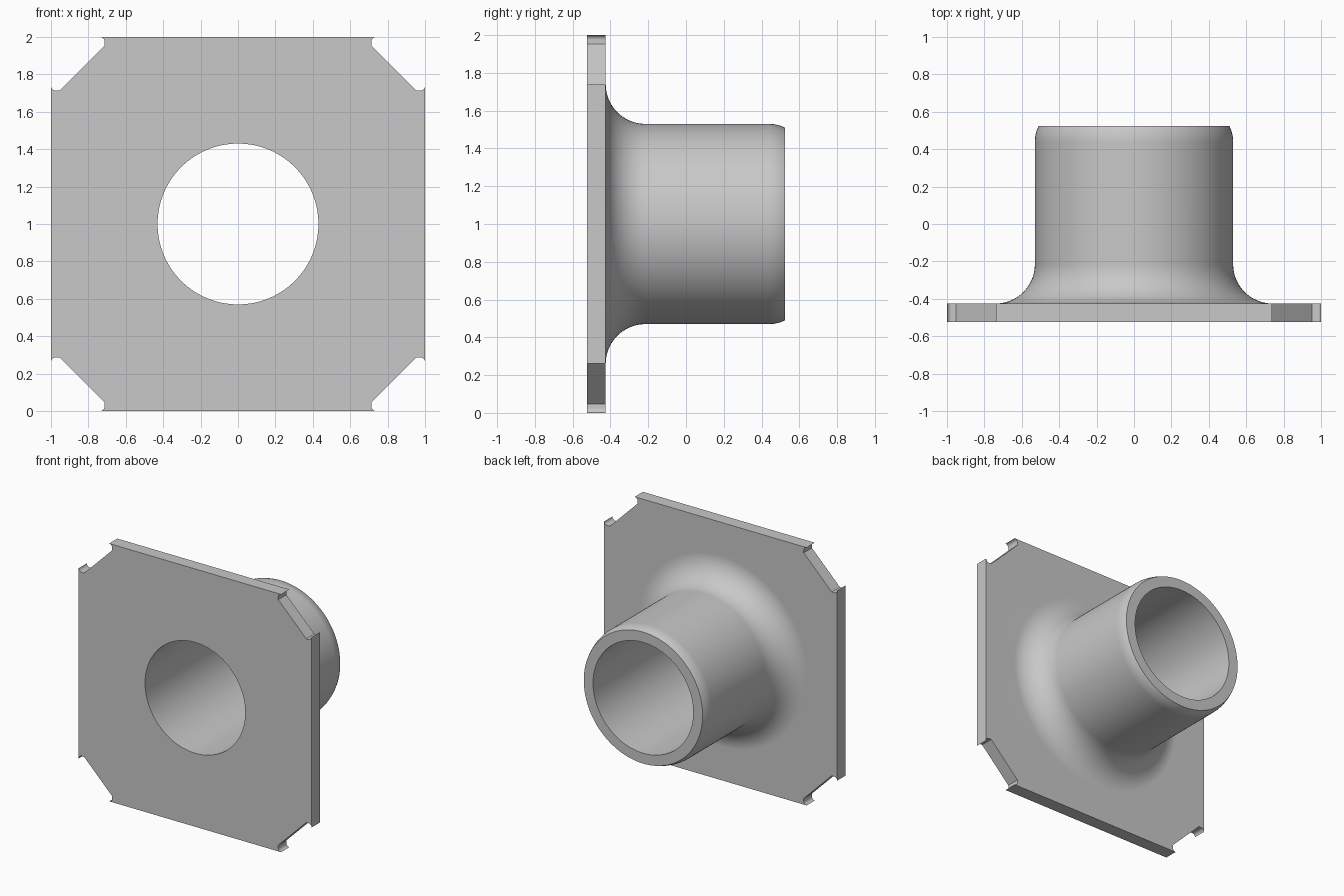
import bpy, bmesh, math

cube = bpy.data.objects.get("Cube")
if cube:
    bpy.data.objects.remove(cube, do_unlink=True)

SEG = 128
FRONT, BACK, END = -0.525, -0.425, 0.525   # plate front, plate back, tube end
BORE, TUBE, FILLET = 0.43, 0.53, 0.21      # bore radius, tube radius, fillet radius

metal = bpy.data.materials.new("Grey metal")
metal.diffuse_color = (0.58, 0.58, 0.58, 1)
metal.use_nodes = True
metal.node_tree.nodes["Principled BSDF"].inputs["Base Color"].default_value = (0.58, 0.58, 0.58, 1)


def plate_outline():
    """Square with notched, chamfered corners and small rounded lips, as (x, z) offsets."""
    r, a, d = 0.025, 0.713, 0.953
    arc = [(math.cos(t * math.pi / 10), math.sin(t * math.pi / 10)) for t in range(6)]
    corner = [(1 - r + r * s, a + r - r * c) for c, s in arc] + [(1, a + r)]
    lip = [(1 - r + r * s, a + r - r * c) for c, s in arc]
    # right-hand lip, then its mirror image across the diagonal
    half = list(reversed(lip)) + [(d, a)]
    quarter = half + [(z, x) for x, z in reversed(half)]
    pts = []
    for k in range(4):
        c, s = round(math.cos(k * math.pi / 2)), round(math.sin(k * math.pi / 2))
        pts += [(c * x - s * z, s * x + c * z) for x, z in quarter]
    return pts


def loop(bm, pts, y):
    vs = [bm.verts.new((x, y, z + 1)) for x, z in pts]
    return vs


def ring(bm, r, y):
    return loop(bm, [(r * math.cos(2 * math.pi * i / SEG), r * math.sin(2 * math.pi * i / SEG))
                     for i in range(SEG)], y)


def skin(bm, a, b):
    n = len(a)
    for i in range(n):
        j = (i + 1) % n
        bm.faces.new((a[i], a[j], b[j], b[i]))


def fill_between(bm, outer, inner):
    edges = [bm.edges.get((v[i - 1], v[i])) for v in (outer, inner) for i in range(len(v))]
    bmesh.ops.triangle_fill(bm, edges=edges, use_beauty=True, normal=(0, 1, 0))


bm = bmesh.new()

# Plate rim
outline = plate_outline()
rim_front, rim_back = loop(bm, outline, FRONT), loop(bm, outline, BACK)
skin(bm, rim_front, rim_back)

# Tube section: concave fillet, straight wall, eased end, then the bore
profile = []
for i in range(17):
    t = i / 16 * math.pi / 2
    profile.append((TUBE + FILLET * (1 - math.sin(t)), BACK + FILLET * (1 - math.cos(t))))
for i in range(7):
    d = 0.085 * i / 6
    profile.append((TUBE - d * d / 0.36, END - 0.085 + d))
profile += [(BORE, END), (BORE, FRONT)]
rings = [ring(bm, r, y) for r, y in profile]
for a, b in zip(rings, rings[1:]):
    skin(bm, a, b)

# Flat plate faces around the bore and the fillet
fill_between(bm, rim_front, rings[-1])
fill_between(bm, rim_back, rings[0])
bmesh.ops.recalc_face_normals(bm, faces=bm.faces)

mesh = bpy.data.meshes.new("flanged_tube")
bm.to_mesh(mesh)
bm.free()
mesh.materials.append(metal)
flange = bpy.data.objects.new("flanged_tube", mesh)
bpy.context.collection.objects.link(flange)

# Smooth curves, crisp edges, flat plate faces
bpy.ops.object.select_all(action='DESELECT')
flange.select_set(True)
bpy.context.view_layer.objects.active = flange
bpy.ops.object.shade_smooth_by_angle(angle=math.radians(30))
weighted = flange.modifiers.new("Weighted normals", 'WEIGHTED_NORMAL')
weighted.keep_sharp = True
